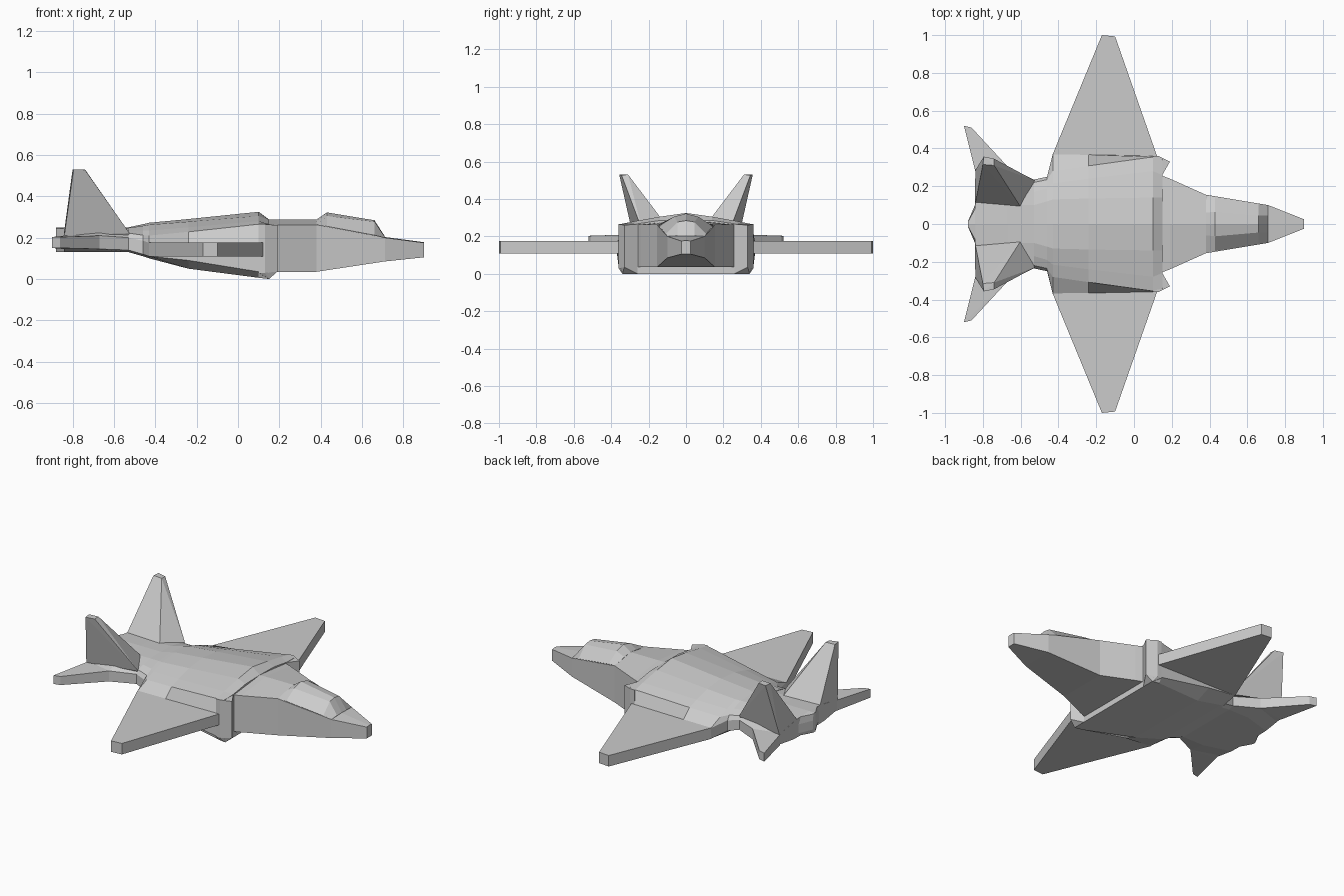
import bpy, bmesh


def finish(name, bm):
    bmesh.ops.recalc_face_normals(bm, faces=bm.faces[:])
    mesh = bpy.data.meshes.new(name)
    bm.to_mesh(mesh)
    bm.free()
    obj = bpy.data.objects.new(name, mesh)
    bpy.context.collection.objects.link(obj)
    return obj


def loft(name, sections):
    """Skin symmetric cross-sections: (x, half profile from top centre to bottom edge)."""
    bm = bmesh.new()
    rings = []
    for x, half in sections:
        pts = list(half) + [(-y, z) for y, z in reversed(half) if y > 0]
        rings.append([bm.verts.new((x, y, z)) for y, z in pts])
    for a, b in zip(rings, rings[1:]):
        n = len(a)
        for i in range(n):
            j = (i + 1) % n
            bm.faces.new((a[i], a[j], b[j], b[i]))
    bm.faces.new(rings[0])
    bm.faces.new(rings[-1])
    return finish(name, bm)


def hull_pair(name, points):
    """Convex solid on the +y side and its mirror on the -y side."""
    for side, s in (("left", 1), ("right", -1)):
        bm = bmesh.new()
        verts = [bm.verts.new((x, s * y, z)) for x, y, z in points]
        res = bmesh.ops.convex_hull(bm, input=verts)
        loose = [v for v in bm.verts if not v.link_faces]
        bmesh.ops.delete(bm, geom=loose, context='VERTS')
        bmesh.ops.dissolve_limit(bm, angle_limit=0.01, verts=bm.verts[:], edges=bm.edges[:])
        finish(side + "_" + name, bm)


def slab(plan, z0, z1):
    return [(x, y, z) for x, y in plan for z in (z0, z1)]


# Forward fuselage and nose
loft("nose_fuselage", [
    (0.90, [(0, .178), (.025, .175), (.025, .105)]),
    (0.71, [(0, .203), (.10, .20), (.10, .085)]),
    (0.38, [(0, .288), (.155, .262), (.155, .035)]),
    (0.19, [(0, .288), (.24, .262), (.24, .035)]),
    (0.10, [(0, .288), (.275, .262), (.275, .035)]),
])

# Canopy
loft("canopy", [
    (0.38, [(0, .288), (.06, .28), (.15, .262), (.14, .24)]),
    (0.43, [(0, .322), (.065, .305), (.143, .255), (.13, .22)]),
    (0.66, [(0, .284), (.045, .277), (.108, .212), (.09, .19)]),
    (0.71, [(0, .206), (.045, .204), (.10, .20), (.09, .17)]),
])

# Central body: deck, shoulders, flanks and tapering belly
loft("main_body", [
    (0.15, [(0, .288), (.14, .285), (.26, .267), (.34, .265), (.35, .175), (.35, .03), (.34, 0)]),
    (0.10, [(0, .325), (.14, .305), (.28, .28), (.355, .265), (.36, .175), (.36, .035), (.34, .006)]),
    (-.24, [(0, .29), (.135, .277), (.24, .25), (.308, .228), (.367, .175), (.367, .09), (.27, .05)]),
    (-.43, [(0, .272), (.13, .262), (.215, .235), (.28, .21), (.37, .175), (.37, .11), (.25, .10)]),
    (-.46, [(0, .265), (.12, .257), (.19, .235), (.235, .212), (.25, .185), (.25, .12), (.22, .11)]),
    (-.53, [(0, .25), (.10, .247), (.17, .235), (.22, .222), (.235, .20), (.235, .14), (.20, .13)]),
])

# Tail section
loft("tail_body", [
    (-.53, [(0, .25), (.10, .247), (.22, .222), (.235, .20), (.235, .14), (.20, .13)]),
    (-.67, [(0, .25), (.10, .245), (.25, .225), (.305, .21), (.305, .145), (.20, .13)]),
    (-.84, [(0, .25), (.11, .243), (.24, .22), (.28, .205), (.28, .15), (.15, .13)]),
    (-.842, [(0, .25), (.08, .245), (.09, .22), (.10, .205), (.10, .15), (.08, .13)]),
    (-.88, [(0, .25), (.01, .245), (.012, .22), (.012, .205), (.012, .15), (.01, .13)]),
])

# Air intake lips beside the fuselage
hull_pair("intake", [
    (.10, .20, .01), (.10, .20, .262), (.15, .26, 0), (.15, .26, .265),
    (.19, .33, .035), (.19, .33, .26), (.13, .36, .03), (.13, .36, .265),
    (.10, .36, .03), (.10, .36, .265), (.15, .34, 0),
])

# Main wings
hull_pair("wing", slab([(.15, .28), (-.43, .28), (-.43, .37), (-.17, 1), (-.10, .993), (.115, .36)],
                       .108, .176))

# Horizontal tailplanes
hull_pair("tailplane",
          slab([(-.62, .20), (-.67, .305), (-.84, .28), (-.80, .20)], .145, .21)
          + slab([(-.86, .51), (-.90, .52)], .15, .203))

# Canted vertical fins
hull_pair("fin", [
    (-.60, .09, .24), (-.525, .23, .222), (-.84, .11, .235), (-.84, .285, .21),
    (-.60, .12, .18), (-.84, .14, .18), (-.84, .26, .18), (-.55, .21, .18),
    (-.80, .315, .53), (-.74, .31, .53), (-.74, .345, .528), (-.795, .357, .53),
])
